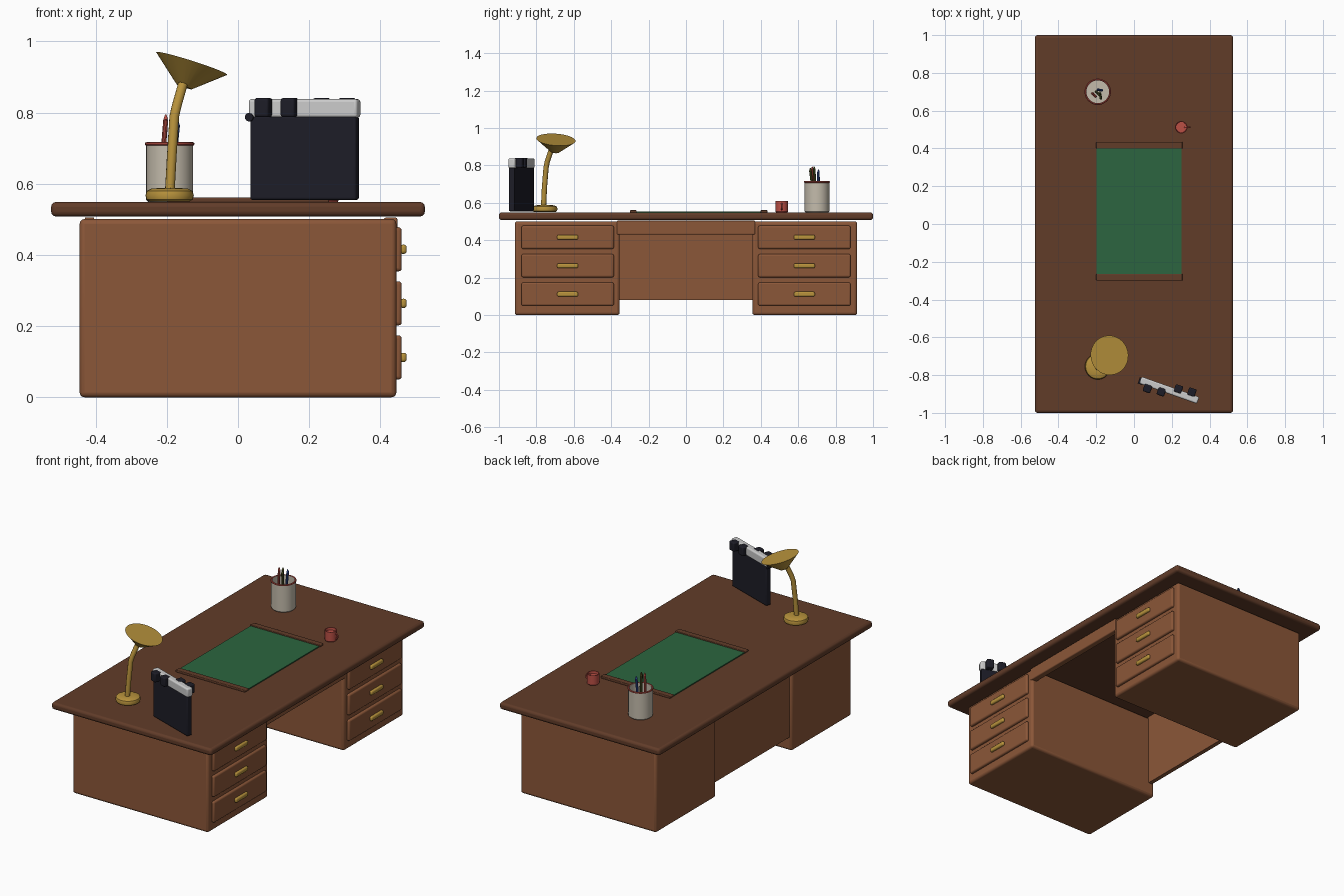
import bpy, math
from mathutils import Vector, Matrix

if "Cube" in bpy.data.objects:
    bpy.data.objects.remove(bpy.data.objects["Cube"])


def material(name, rgb):
    m = bpy.data.materials.new(name)
    m.diffuse_color = (*rgb, 1)
    m.use_nodes = True
    m.node_tree.nodes["Principled BSDF"].inputs["Base Color"].default_value = m.diffuse_color
    return m


DARK = material("dark_wood", (0.12, 0.045, 0.022))
WOOD = material("wood", (0.26, 0.095, 0.04))
BRASS = material("brass", (0.48, 0.29, 0.045))
GREEN = material("green_felt", (0.025, 0.13, 0.05))
IVORY = material("ivory", (0.55, 0.5, 0.41))
RED = material("red", (0.5, 0.08, 0.06))
BLACK = material("black", (0.012, 0.012, 0.02))
WHITE = material("white", (0.65, 0.65, 0.62))
BLUE = material("blue", (0.03, 0.07, 0.3))
OLIVE = material("olive", (0.08, 0.09, 0.02))


def finish(name, mat):
    ob = bpy.context.object
    ob.name = name
    ob.data.materials.append(mat)
    bpy.ops.object.shade_smooth_by_angle(angle=math.radians(35))
    return ob


def box(name, x, y, z, mat, bevel=0.0, segs=3):
    """Box from (min, max) ranges with rounded edges."""
    bpy.ops.mesh.primitive_cube_add(size=1)
    ob = bpy.context.object
    ob.data.transform(Matrix.Diagonal((x[1] - x[0], y[1] - y[0], z[1] - z[0], 1)))
    ob.location = [(r[0] + r[1]) / 2 for r in (x, y, z)]
    finish(name, mat)
    if bevel:
        b = ob.modifiers.new("bevel", 'BEVEL')
        b.width, b.segments = bevel, segs
    return ob


def rod(name, a, b, r1, mat, r2=None, verts=16):
    """Cylinder or cone between two points."""
    a, b = Vector(a), Vector(b)
    bpy.ops.mesh.primitive_cone_add(vertices=verts, radius1=r1, radius2=r1 if r2 is None else r2,
                                    depth=(b - a).length, location=(a + b) / 2,
                                    rotation=(b - a).to_track_quat('Z', 'Y').to_euler())
    return finish(name, mat)


def lathe(name, profile, loc, mat, n=32):
    """Revolve (radius, height) points round z."""
    verts = [(r * math.cos(2 * math.pi * i / n), r * math.sin(2 * math.pi * i / n), z)
             for r, z in profile for i in range(n)]
    faces = [(j * n + i, j * n + (i + 1) % n, (j + 1) * n + (i + 1) % n, (j + 1) * n + i)
             for j in range(len(profile) - 1) for i in range(n)]
    faces += [tuple(reversed(range(n))), tuple(range(len(verts) - n, len(verts)))]
    me = bpy.data.meshes.new(name)
    me.from_pydata(verts, [], faces)
    ob = bpy.data.objects.new(name, me)
    bpy.context.collection.objects.link(ob)
    bpy.ops.object.select_all(action='DESELECT')
    ob.select_set(True)
    bpy.context.view_layer.objects.active = ob
    ob.location = loc
    return finish(name, mat)


def tube(name, pts, radius, mat):
    """Smooth round tube along a path."""
    cu = bpy.data.curves.new(name, 'CURVE')
    cu.dimensions = '3D'
    cu.bevel_depth, cu.bevel_resolution, cu.use_fill_caps = radius, 3, True
    sp = cu.splines.new('POLY')
    sp.points.add(len(pts) - 1)
    for p, co in zip(sp.points, pts):
        p.co = (*co, 1)
    cu.materials.append(mat)
    ob = bpy.data.objects.new(name, cu)
    bpy.context.collection.objects.link(ob)
    return ob


# desk top
box("desk_top", (-0.525, 0.525), (-1, 1), (0.508, 0.549), DARK, 0.014)

# pedestals with three drawers each
for side, s in (("left", -1), ("right", 1)):
    ys = sorted((0.355 * s, 0.915 * s))
    box(side + "_pedestal", (-0.445, 0.445), ys, (0, 0.501), WOOD, 0.014)
    for i, z in enumerate((0.112, 0.264, 0.416)):
        yc = 0.633 * s
        box(f"{side}_drawer_{i}", (0.43, 0.46), (yc - 0.247, yc + 0.247),
            (z - 0.062, z + 0.062), WOOD, 0.009)
        box(f"{side}_handle_{i}", (0.455, 0.474), (yc - 0.056, yc + 0.056),
            (z - 0.013, z + 0.013), BRASS, 0.008)

# kneehole rail and back panel
box("kneehole_rail", (0.41, 0.448), (-0.37, 0.37), (0.43, 0.505), WOOD, 0.006)
box("modesty_panel", (-0.43, -0.405), (-0.36, 0.36), (0.08, 0.505), WOOD)

# blotter
box("blotter", (-0.198, 0.252), (-0.29, 0.425), (0.547, 0.555), GREEN)
for i, y in enumerate((-0.282, 0.417)):
    box(f"blotter_bar_{i}", (-0.2, 0.256), (y - 0.018, y + 0.018), (0.547, 0.561), DARK, 0.004)

# desk lamp
lathe("lamp_base", [(0.055, 0), (0.065, 0.006), (0.068, 0.018), (0.064, 0.03), (0.05, 0.037),
                    (0.02, 0.038)], (-0.192, -0.755, 0.55), BRASS)
tube("lamp_arm", [(-0.192, -0.762, 0.57), (-0.186, -0.757, 0.68), (-0.179, -0.748, 0.79),
                  (-0.172, -0.742, 0.82), (-0.155, -0.722, 0.88)], 0.014, BRASS)
rod("lamp_shade", (-0.151, -0.7, 0.872), (-0.13, -0.695, 0.938), 0.022, BRASS, 0.105, 32)

# pen cup with pens
lathe("pen_cup", [(0.06, 0), (0.066, 0.006), (0.066, 0.165), (0.06, 0.165), (0.06, 0.02)],
      (-0.192, 0.7, 0.549), IVORY)
bpy.ops.mesh.primitive_torus_add(location=(-0.192, 0.7, 0.712), major_radius=0.065,
                                 minor_radius=0.005, major_segments=32, minor_segments=8)
finish("pen_cup_rim", RED)
for i, (a, b, m) in enumerate((((-0.22, 0.69), (-0.203, 0.675), RED),
                               ((-0.18, 0.69), (-0.175, 0.665), OLIVE),
                               ((-0.19, 0.71), (-0.17, 0.708), BLUE),
                               ((-0.2, 0.7), (-0.185, 0.685), OLIVE))):
    top = 0.795 - 0.008 * (i % 3)
    rod(f"pen_{i}", (*a, 0.57), (*b, top - 0.015), 0.007, m, verts=10)
    rod(f"pen_tip_{i}", (*b, top - 0.015), (*b, top), 0.007, m, 0.002, verts=10)

# mug
lathe("mug", [(0.03, 0), (0.033, 0.004), (0.033, 0.06), (0.029, 0.06), (0.028, 0.045)],
      (0.25, 0.512, 0.549), RED, 24)
bpy.ops.mesh.primitive_torus_add(location=(0.28, 0.512, 0.58), rotation=(math.pi / 2, 0, 0),
                                 major_radius=0.016, minor_radius=0.0045,
                                 major_segments=20, minor_segments=8)
finish("mug_handle", RED)

# upright black case with a pale top bar and clips, turned on the desk
holder = [
    box("case_body", (-0.158, 0.158), (-0.016, 0.016), (0.555, 0.79), BLACK, 0.006),
    box("case_top_bar", (-0.162, 0.162), (-0.019, 0.019), (0.786, 0.838), WHITE, 0.008),
    rod("case_hinge", (-0.158, -0.022, 0.787), (-0.158, 0.012, 0.787), 0.012, BLACK)]
for i, (x, y) in enumerate(((-0.112, -0.03), (-0.037, -0.022), (0.043, 0.022), (0.116, 0.03))):
    holder.append(box(f"case_clip_{i}", (x - 0.021, x + 0.021), (y - 0.021, y + 0.021),
                      (0.787, 0.841), BLACK, 0.007))
turn = Matrix.Translation((0.187, -0.88, 0)) @ Matrix.Rotation(math.radians(-19.5), 4, 'Z')
bpy.context.view_layer.update()
for ob in holder:
    ob.matrix_world = turn @ ob.matrix_world
